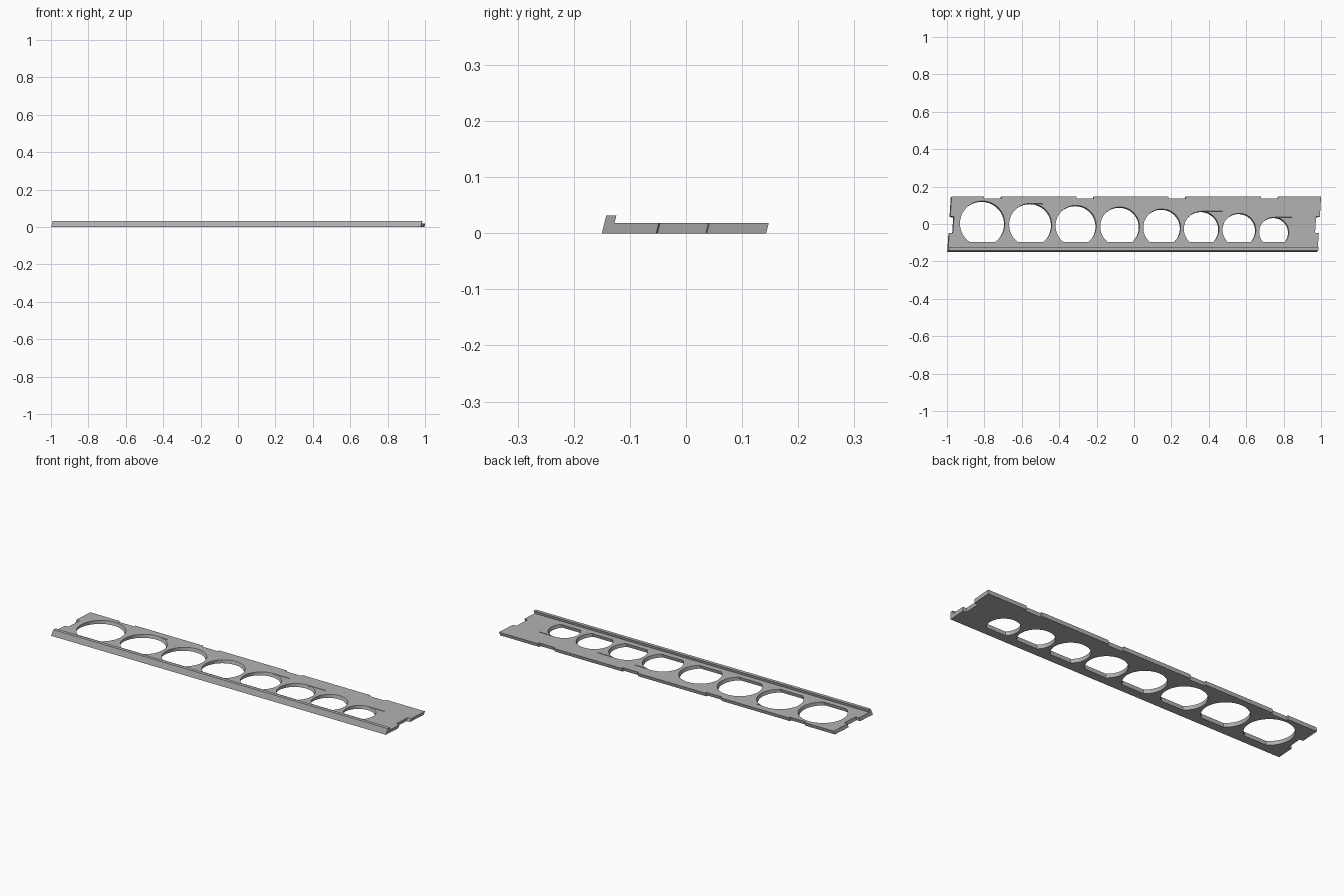
import bpy
import bmesh
import math

cube = bpy.data.objects.get("Cube")
if cube:
    bpy.data.objects.remove(cube, do_unlink=True)

PLATE_H, LIP_H = 0.018, 0.032
HALF_X, FRONT, BACK = 0.988, -0.15, 0.143
LIP_Y, HOLE_FLAT = -0.132, -0.10

grey = bpy.data.materials.new("plain grey")
grey.use_nodes = True
grey.diffuse_color = (0.45, 0.45, 0.45, 1)
grey.node_tree.nodes["Principled BSDF"].inputs["Base Color"].default_value = (0.45, 0.45, 0.45, 1)


def make_object(name, bm):
    bmesh.ops.recalc_face_normals(bm, faces=bm.faces)
    mesh = bpy.data.meshes.new(name)
    bm.to_mesh(mesh)
    bm.free()
    mesh.materials.append(grey)
    obj = bpy.data.objects.new(name, mesh)
    bpy.context.collection.objects.link(obj)
    return obj


def raise_faces(bm, faces, height):
    out = bmesh.ops.extrude_face_region(bm, geom=faces)["geom"]
    for v in out:
        if isinstance(v, bmesh.types.BMVert):
            v.co.z += height
    return [f for f in out if isinstance(f, bmesh.types.BMFace)]


def prism(name, points, z0, z1):
    bm = bmesh.new()
    face = bm.faces.new([bm.verts.new((x, y, z0)) for x, y in points])
    raise_faces(bm, [face], z1 - z0)
    return make_object(name, bm)


def box(name, x0, x1, y0, y1, z0, z1):
    return prism(name, [(x0, y0), (x1, y0), (x1, y1), (x0, y1)], z0, z1)


# Plate and raised front lip, as two strips sharing an edge
def plan(x, y):
    return (x - 0.001 + 0.065 * y, y, 0)


bm = bmesh.new()
side = [(HALF_X, LIP_Y), (HALF_X, -0.053), (HALF_X - 0.02, -0.051),
        (HALF_X - 0.02, 0.035), (HALF_X, 0.037), (HALF_X, BACK)]
outline = side + [(-x, y) for x, y in reversed(side)]
verts = [bm.verts.new(plan(x, y)) for x, y in outline]
front = [bm.verts.new(plan(x, FRONT)) for x in (-HALF_X, HALF_X)]
faces = [bm.faces.new(verts), bm.faces.new(front + [verts[0], verts[-1]])]
tops = raise_faces(bm, faces, PLATE_H)
strip = min(tops, key=lambda f: f.calc_center_median().y)
raised = bmesh.ops.extrude_face_region(bm, geom=[strip])["geom"]
for v in raised:
    if isinstance(v, bmesh.types.BMVert):
        v.co.z = LIP_H
bmesh.ops.delete(bm, geom=[strip], context="FACES_ONLY") if strip.is_valid else None
bmesh.ops.dissolve_limit(bm, angle_limit=0.001, verts=bm.verts, edges=bm.edges)
rack = make_object("holder_rack", bm)

cutters = []

# Round openings with a flat front side, shrinking towards the left
for x, r in [(-0.813, 0.12), (-0.556, 0.114), (-0.313, 0.109), (-0.078, 0.105),
             (0.147, 0.10), (0.358, 0.094), (0.56, 0.089), (0.746, 0.079)]:
    cy = 1.12 * r - 0.134
    start = math.asin((HOLE_FLAT - cy) / r)
    sweep = math.pi - 2 * start
    arc = [start + sweep * i / 48 for i in range(49)]
    pts = [(x - 0.002 + r * math.cos(a), cy - 0.002 + r * math.sin(a)) for a in arc]
    cutters.append(prism("hole_cutter", pts, -0.05, 0.1))

# Notches along the back edge
for x in (-0.76, -0.266, 0.227, 0.72):
    cutters.append(box("notch_cutter", x - 0.046, x + 0.046, 0.132, 0.2, -0.05, 0.1))

# Fine shallow grooves beside some openings
for x0, x1, y in [(-0.57, -0.495, 0.102), (0.15, 0.245, 0.075),
                  (0.36, 0.47, 0.062), (0.75, 0.84, 0.030)]:
    cutters.append(box("groove_cutter", x0, x1, y - 0.002, y + 0.002, 0.014, 0.05))

bpy.context.view_layer.objects.active = rack
for cutter in cutters:
    cutter.hide_render = True
    mod = rack.modifiers.new("cut", "BOOLEAN")
    mod.operation = "DIFFERENCE"
    mod.solver = "EXACT"
    mod.object = cutter
    bpy.ops.object.modifier_apply(modifier=mod.name)
    bpy.data.objects.remove(cutter, do_unlink=True)

# Lean the whole body slightly with height
for v in rack.data.vertices:
    v.co.x += 0.25 * v.co.z
    v.co.y += 0.25 * v.co.z

bpy.ops.object.select_all(action="DESELECT")
rack.select_set(True)
bpy.ops.object.shade_smooth_by_angle(angle=math.radians(30))
